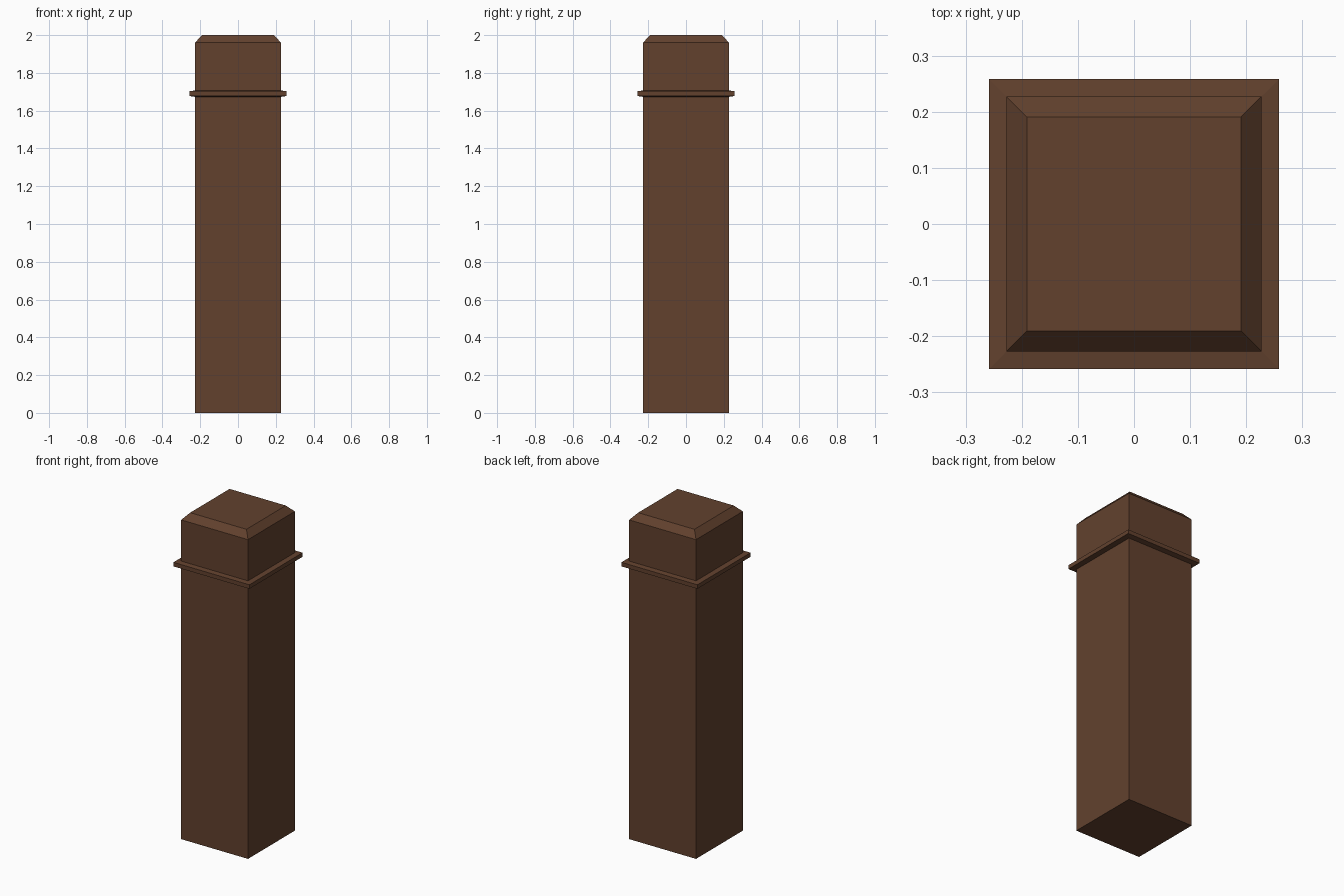
import bpy, bmesh

if "Cube" in bpy.data.objects:
    bpy.data.objects.remove(bpy.data.objects["Cube"])

wood = bpy.data.materials.new("dark_brown_wood")
wood.diffuse_color = (0.122, 0.053, 0.027, 1)
wood.use_nodes = True
wood.node_tree.nodes["Principled BSDF"].inputs["Base Color"].default_value = wood.diffuse_color


def square_loft(name, profile):
    """Stack square sections given as (half_width, z) and cap both ends."""
    bm = bmesh.new()
    rings = [[bm.verts.new((sx * h, sy * h, z))
              for sx, sy in ((-1, -1), (1, -1), (1, 1), (-1, 1))]
             for h, z in profile]
    for a, b in zip(rings, rings[1:]):
        for i in range(4):
            j = (i + 1) % 4
            bm.faces.new((a[i], a[j], b[j], b[i]))
    bm.faces.new(rings[0][::-1])
    bm.faces.new(rings[-1])
    mesh = bpy.data.meshes.new(name)
    bm.to_mesh(mesh)
    bm.free()
    mesh.materials.append(wood)
    obj = bpy.data.objects.new(name, mesh)
    bpy.context.collection.objects.link(obj)
    return obj


# Square post with chamfered top
square_loft("post", [(0.227, 0), (0.227, 1.96), (0.191, 2.0)])

# Thin collar band, faces sloping slightly to its outer rim
square_loft("collar", [(0.227, 1.673), (0.258, 1.678), (0.258, 1.703), (0.227, 1.707)])
